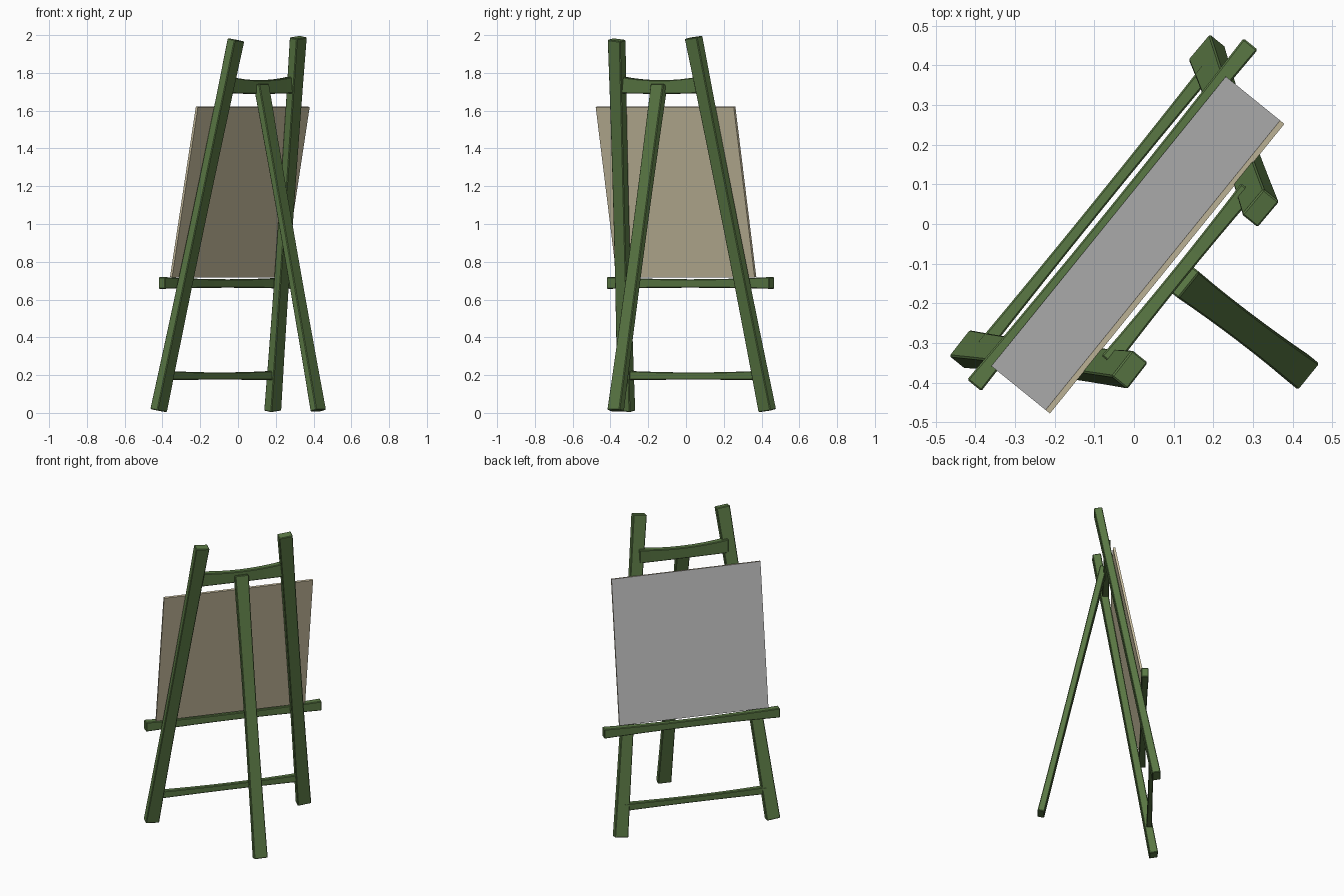
import bpy, bmesh, math
from mathutils import Vector

if "Cube" in bpy.data.objects:
    bpy.data.objects.remove(bpy.data.objects["Cube"])

# easel is turned about z: U runs across its width, B points to its rear
A = math.radians(51)
U = Vector((math.cos(A), math.sin(A), 0))
B = Vector((math.sin(A), -math.cos(A), 0))
MID = -0.03  # centre line across the width


def pt(s, t, z):
    return U * s + B * t + Vector((0, 0, z))


def mat(name, col):
    m = bpy.data.materials.new(name)
    m.diffuse_color = (*col, 1)
    m.use_nodes = True
    m.node_tree.nodes["Principled BSDF"].inputs["Base Color"].default_value = m.diffuse_color
    return m


green = mat("green_wood", (0.102, 0.188, 0.058))
beige = mat("beige_board", (0.60, 0.53, 0.36))
grey = mat("grey_canvas", (0.48, 0.48, 0.48))


def finish(name, bm, mats, bevel):
    bmesh.ops.recalc_face_normals(bm, faces=bm.faces)
    me = bpy.data.meshes.new(name)
    bm.to_mesh(me)
    bm.free()
    for m in mats:
        me.materials.append(m)
    ob = bpy.data.objects.new(name, me)
    bpy.context.collection.objects.link(ob)
    if bevel:
        mod = ob.modifiers.new("soft_edges", 'BEVEL')
        mod.width = bevel
        mod.segments = 1
        mod.limit_method = 'ANGLE'
        mod.angle_limit = math.radians(40)
    return ob


def beam(name, p0, p1, side, w, d, waist=0.88, sag=0.0, n=8):
    """Rectangular bar from p0 to p1, w along side, d across, slimmer in the middle."""
    bm = bmesh.new()
    axis = (p1 - p0).normalized()
    x = (side - axis * side.dot(axis)).normalized()
    y = axis.cross(x)
    rings = []
    for i in range(n + 1):
        f = i / n
        mid = 1 - (2 * f - 1) ** 2
        k = 1 - (1 - waist) * mid
        c = p0.lerp(p1, f) - Vector((0, 0, sag * mid))
        rings.append([bm.verts.new(c + x * a * w * k / 2 + y * b * d * k / 2)
                      for a, b in ((-1, -1), (1, -1), (1, 1), (-1, 1))])
    for r, q in zip(rings, rings[1:]):
        for j in range(4):
            bm.faces.new((r[j], r[(j + 1) % 4], q[(j + 1) % 4], q[j]))
    bm.faces.new(rings[0])
    bm.faces.new(rings[-1])
    return finish(name, bm, [green], 0.004)


# two leaning front legs
for side, name, ztop in ((-1, "left_leg", 1.975), (1, "right_leg", 1.988)):
    beam(name, pt(MID + side * 0.48, -0.128, 0.012),
         pt(MID + side * 0.262, 0.223, ztop), U, 0.085, 0.052)

# rear prop leg
beam("rear_leg", pt(-0.022, 0.565, 0.012), pt(-0.033, 0.185, 1.738), U, 0.085, 0.042)

# cross rails and picture ledge
UP = Vector((0, 0, 1))
beam("top_rail", pt(MID - 0.28, 0.168, 1.737), pt(MID + 0.28, 0.168, 1.737),
     UP, 0.09, 0.045, 0.8, 0.012)
beam("bottom_rail", pt(MID - 0.45, -0.1, 0.198), pt(MID + 0.45, -0.1, 0.198),
     UP, 0.048, 0.036, 0.8, 0.003)
beam("picture_ledge", pt(-0.57, -0.057, 0.688), pt(0.538, -0.057, 0.688),
     UP, 0.062, 0.046, 0.72, 0.003)

# leaning board, grey on its front face
bm = bmesh.new()
lo, hi, th = (-0.054, 0.72), (0.122, 1.622), 0.014
ring = [[bm.verts.new(pt(-0.035 + s * 0.47, t + off, z - off * 0.19))
         for s, (t, z) in ((-1, lo), (1, lo), (1, hi), (-1, hi))] for off in (0, th)]
front = bm.faces.new(ring[0])
bm.faces.new(ring[1])
for j in range(4):
    k = (j + 1) % 4
    bm.faces.new((ring[0][j], ring[0][k], ring[1][k], ring[1][j]))
front.material_index = 1
finish("picture_board", bm, [beige, grey], 0)
